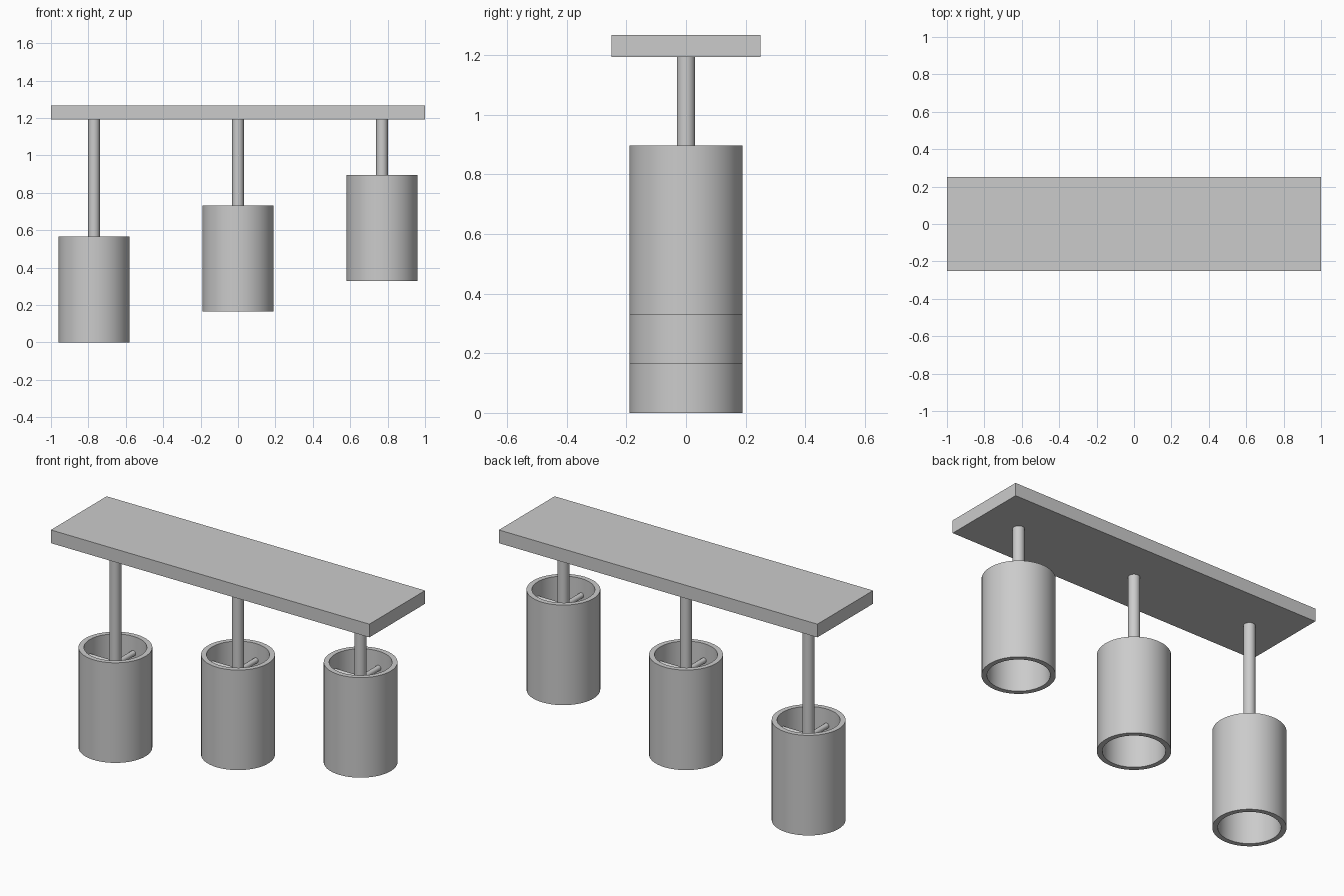
import bpy, bmesh
from math import pi, radians
from mathutils import Matrix, Vector

if "Cube" in bpy.data.objects:
    bpy.data.objects.remove(bpy.data.objects["Cube"])

OUTER, INNER, HEIGHT = 0.19, 0.162, 0.568
PLATE_BOTTOM, PLATE_TOP = 1.193, 1.268


def finish(name, bm, smooth=True):
    bmesh.ops.recalc_face_normals(bm, faces=bm.faces)
    mesh = bpy.data.meshes.new(name)
    bm.to_mesh(mesh)
    bm.free()
    obj = bpy.data.objects.new(name, mesh)
    bpy.context.collection.objects.link(obj)
    if smooth:
        bpy.ops.object.select_all(action='DESELECT')
        obj.select_set(True)
        bpy.context.view_layer.objects.active = obj
        bpy.ops.object.shade_smooth_by_angle(angle=radians(30))
    return obj


def rod(name, start, end, radius, segments):
    a, b = Vector(start), Vector(end)
    turn = (b - a).to_track_quat('Z', 'Y').to_matrix().to_4x4()
    bm = bmesh.new()
    bmesh.ops.create_cone(bm, cap_ends=True, segments=segments,
                          radius1=radius, radius2=radius, depth=(b - a).length,
                          matrix=Matrix.Translation((a + b) / 2) @ turn)
    return finish(name, bm)


def tube(name, x, bottom):
    # Open-ended shade: rectangular wall section spun around the rod axis
    bm = bmesh.new()
    section = [(OUTER, 0), (OUTER, HEIGHT), (INNER, HEIGHT), (INNER, 0)]
    verts = [bm.verts.new((x + r, 0, bottom + z)) for r, z in section]
    edges = [bm.edges.new((verts[i], verts[(i + 1) % 4])) for i in range(4)]
    bmesh.ops.spin(bm, geom=verts + edges, cent=(x, 0, 0), axis=(0, 0, 1),
                   angle=2 * pi, steps=48, use_merge=True)
    bmesh.ops.remove_doubles(bm, verts=bm.verts, dist=1e-5)
    return finish(name, bm)


# Ceiling plate
bm = bmesh.new()
bmesh.ops.create_cube(bm, size=1)
bmesh.ops.scale(bm, vec=(2, 0.5, PLATE_TOP - PLATE_BOTTOM), verts=bm.verts)
bmesh.ops.translate(bm, vec=(0, 0, (PLATE_TOP + PLATE_BOTTOM) / 2), verts=bm.verts)
finish("ceiling_plate", bm, smooth=False)

# Three pendants at stepped heights
for side, x, bottom in (("left", -0.77, 0), ("middle", 0, 0.165), ("right", 0.77, 0.328)):
    spoke_z = bottom + HEIGHT - 0.095
    tube(f"{side}_shade", x, bottom)
    rod(f"{side}_stem", (x, 0, spoke_z - 0.02), (x, 0, PLATE_BOTTOM + 0.005), 0.031, 32)
    # Crossed bars holding the shade
    reach = INNER + 0.01
    rod(f"{side}_crossbar_x", (x - reach, 0, spoke_z), (x + reach, 0, spoke_z), 0.015, 16)
    rod(f"{side}_crossbar_y", (x, -reach, spoke_z), (x, reach, spoke_z), 0.015, 16)
